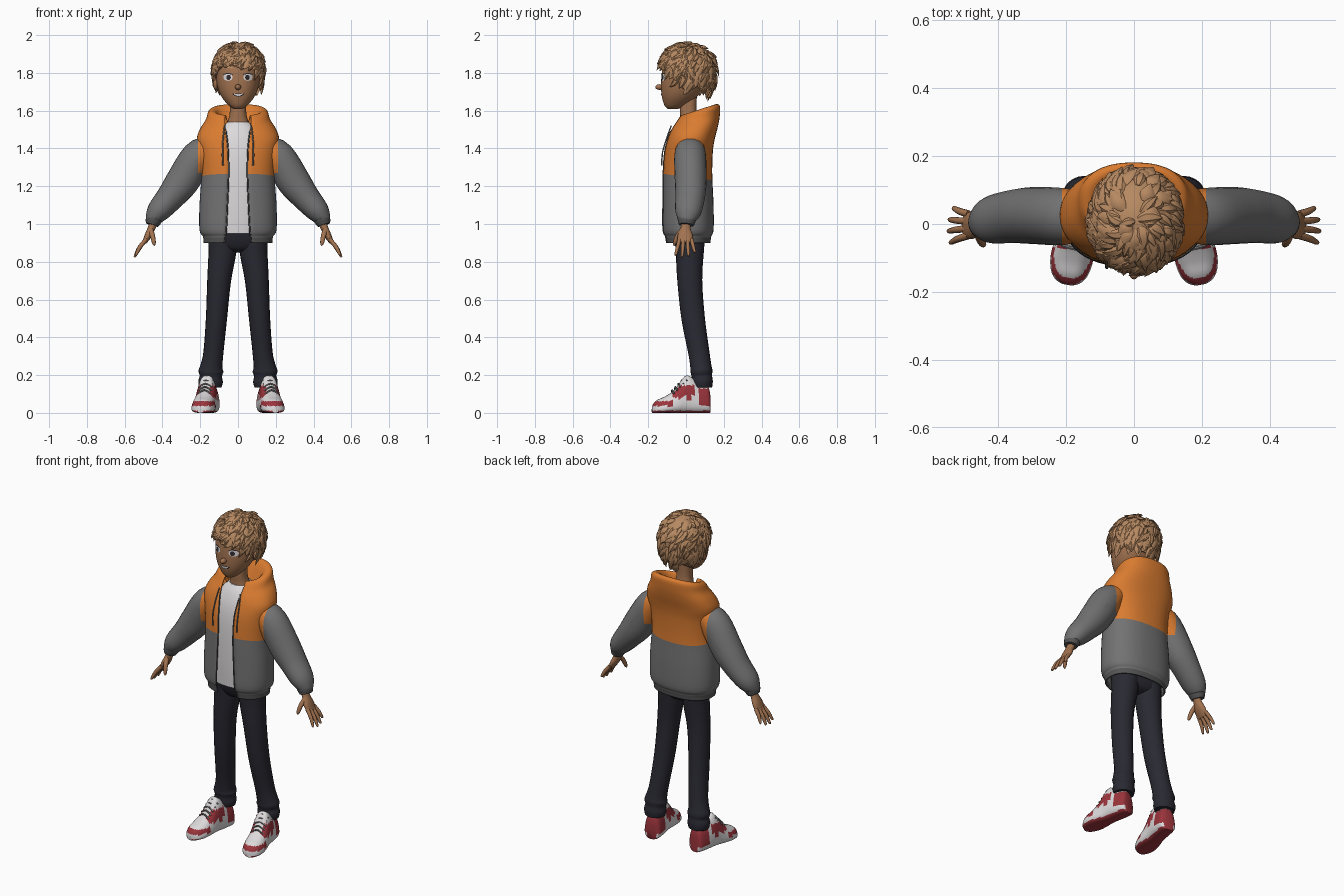
import bpy, bmesh, math, random
from math import sin, cos, pi
from mathutils import Vector, Matrix
from mathutils.bvhtree import BVHTree

cube = bpy.data.objects.get("Cube")
if cube:
    bpy.data.objects.remove(cube)
random.seed(4)


def material(name, *rgb):
    m = bpy.data.materials.new(name)
    m.use_nodes = True
    m.diffuse_color = (*rgb, 1)
    m.node_tree.nodes["Principled BSDF"].inputs["Base Color"].default_value = (*rgb, 1)
    return m


SKIN = material("skin", .36, .17, .08)
HAIR = material("hair brown", .47, .25, .12)
ORANGE = material("jacket orange", .7, .2, .03)
GREY = material("jacket grey", .17, .17, .17)
RIB = material("ribbing grey", .09, .09, .09)
DENIM = material("dark denim", .022, .022, .032)
WHITE = material("white", .72, .7, .71)
RED = material("shoe red", .33, .035, .045)
DARK = material("eye dark", .03, .022, .025)
LACE = material("lace grey", .2, .2, .2)


def smooth(rows, k):
    """Catmull-Rom resampling of rows of numbers."""
    out, last = [], len(rows) - 1
    for i in range(last):
        quad = zip(rows[max(i - 1, 0)], rows[i], rows[i + 1], rows[min(i + 2, last)])
        quad = list(quad)
        for j in range(k):
            t = j / k
            out.append([b + .5 * t * (c - a + t * (2*a - 5*b + 4*c - d + t * (3*(b - c) + d - a)))
                        for a, b, c, d in quad])
    return out + [list(rows[-1])]


def tube_rings(rows, n=16, k=4, ref=(0, 1, 0)):
    """Rings across a path; each row is x, y, z, width, depth along ref."""
    rows = smooth(rows, k)
    pts = [Vector(r[:3]) for r in rows]
    rings = []
    for i, r in enumerate(rows):
        t = (pts[min(i + 1, len(pts) - 1)] - pts[max(i - 1, 0)]).normalized()
        u = Vector(ref).cross(t).normalized()
        v = t.cross(u)
        rings.append([pts[i] + u * r[3] * cos(a) + v * r[4] * sin(a)
                      for a in (2 * pi * j / n for j in range(n))])
    return rings


def stack_rings(rows, n=32, k=4, p=.85):
    """Level rings; each row is z, half width, front y, back y, front gap, tilt."""
    rings = []
    for z, rx, yf, yb, gap, tilt in smooth([(*r, 0, 0)[:6] for r in rows], k):
        mid, ry = (yf + yb) / 2, (yb - yf) / 2
        a0 = math.asin((gap / rx) ** (1 / p)) if gap > 0 else 0
        ring = []
        for j in range(n):
            a = a0 + (2 * pi - 2 * a0) * j / (n - 1 if gap > 0 else n)
            s, c = sin(a), cos(a)
            y = mid - ry * math.copysign(abs(c) ** p, c)
            ring.append(Vector((rx * math.copysign(abs(s) ** p, s), y, z + tilt * y)))
        rings.append(ring)
    return rings


def add_rings(bm, rings, closed=True):
    vs = [[bm.verts.new(p) for p in ring] for ring in rings]
    n = len(vs[0])
    for a, b in zip(vs, vs[1:]):
        for j in range(n if closed else n - 1):
            bm.faces.new((a[j], a[(j + 1) % n], b[(j + 1) % n], b[j]))
    if closed:
        bm.faces.new(vs[0])
        bm.faces.new(vs[-1])


def finish(bm, name, mats, rule=None, cuts=(), move=None, angle=50):
    for co, no in cuts:
        bmesh.ops.bisect_plane(bm, geom=bm.verts[:] + bm.edges[:] + bm.faces[:],
                               plane_co=co, plane_no=no)
    if rule:
        for f in bm.faces:
            f.material_index = rule(f.calc_center_median())
    if move:
        bm.transform(move)
    bmesh.ops.recalc_face_normals(bm, faces=bm.faces[:])
    me = bpy.data.meshes.new(name)
    bm.to_mesh(me)
    bm.free()
    for m in mats:
        me.materials.append(m)
    me.shade_smooth()
    me.set_sharp_from_angle(angle=math.radians(angle))
    ob = bpy.data.objects.new(name, me)
    bpy.context.collection.objects.link(ob)
    return ob


def build(name, ring_sets, *mats, closed=True, **kw):
    bm = bmesh.new()
    for rings in ring_sets:
        add_rings(bm, rings, closed)
    return finish(bm, name, mats, **kw)


# Jacket body with hood folded back, open at the front
jacket_rings = stack_rings([
    (.9, .178, -.105, .125, .07), (.935, .182, -.11, .13, .066), (.97, .2, -.122, .142, .062),
    (1.1, .2, -.122, .142, .056), (1.26, .19, -.12, .135, .05), (1.38, .2, -.112, .138, .052),
    (1.45, .214, -.095, .148, .058, 0), (1.5, .196, -.08, .165, .064, .1),
    (1.54, .166, -.06, .175, .068, .2), (1.575, .15, -.035, .174, .068, .3),
    (1.57, .115, -.025, .14, .062, .3), (1.5, .08, -.02, .09, .05)], n=49)
seam = Vector((0, .13, 1))
jacket = build("jacket", [jacket_rings], GREY, ORANGE, RIB, closed=False,
               rule=lambda c: 1 if c.dot(seam) > 1.25 else 2 if c.z < .93 else 0,
               cuts=[((0, 0, 1.25), seam), ((0, 0, .93), (0, 0, 1))])
solid = jacket.modifiers.new("thickness", "SOLIDIFY")
solid.thickness, solid.offset = .008, 0

# Shirt, pelvis and neck
build("shirt", [stack_rings([(.95, .14, -.1, .1), (1.1, .15, -.106, .11), (1.3, .15, -.104, .11),
      (1.42, .14, -.09, .1), (1.5, .1, -.062, .09), (1.54, .065, -.035, .08)])], WHITE)
build("jeans_waist", [stack_rings([(1, .15, -.09, .11), (.92, .155, -.07, .1),
      (.87, .13, -.045, .085), (.85, .06, -.01, .05)])], DENIM)
build("neck", [stack_rings([(1.46, .09, -.04, .08), (1.54, .056, -.03, .065),
      (1.6, .043, -.032, .055), (1.72, .045, -.03, .06)])], SKIN)

# Head, nose and ears
head_rings = stack_rings([(1.61, .024, -.098, -.04), (1.628, .05, -.114, .0), (1.67, .085, -.127, .055),
                          (1.72, .107, -.132, .095), (1.78, .116, -.13, .12), (1.84, .115, -.121, .125),
                          (1.9, .092, -.09, .105), (1.935, .05, -.04, .06)], n=40, p=.95)
bm = bmesh.new()
add_rings(bm, head_rings)
face = BVHTree.FromBMesh(bm)
finish(bm, "head", [SKIN])


def ball(name, loc, scale, mat):
    bm = bmesh.new()
    bmesh.ops.create_uvsphere(bm, u_segments=16, v_segments=10, radius=1)
    finish(bm, name, [mat], move=Matrix.Translation(loc) @ Matrix.Diagonal((*scale, 1)))


ball("nose", (0, -.138, 1.725), (.016, .025, .015), SKIN)


def patch(name, x, z, rx, rz, mat, lift, bend=0, slope=0):
    """Thin oval laid on the face."""
    bm = bmesh.new()
    rings = []
    for r in (1, .7, .4, .05):
        ring = []
        for j in range(20):
            u, w = r * cos(pi * j / 10), r * sin(pi * j / 10)
            px, pz = x + rx * u, z + rz * w + bend * u * u + slope * u
            hit = face.ray_cast(Vector((px, -1, pz)), Vector((0, 1, 0)))[0]
            ring.append(Vector((px, (hit.y if hit else -.1) - lift, pz)))
        rings.append(ring)
    add_rings(bm, rings)
    finish(bm, name, [mat])


patch("mouth", .002, 1.682, .032, .008, DARK, .002, .008)
patch("teeth", .002, 1.683, .024, .005, WHITE, .004, .006)

# Hair cap and locks, measured by polar angle from the crown
def hairline(az):
    return 1.15 + 1.1 * ((1 + sin(az)) / 2) ** .6


def scalp(az, t, grow=1.0):
    c = cos(t) * grow
    return Vector((.004 + .131 * grow * sin(t) * cos(az), .01 + .146 * grow * sin(t) * sin(az),
                   1.82 + c * (.137 if c > 0 else .2)))


spin = [2 * pi * j / 40 for j in range(40)]
build("hair_cap", [[[scalp(a, hairline(a) * max(i, .1) / 12) for a in spin] for i in range(13)]], HAIR)
locks = []
for i in range(300):
    az = random.uniform(0, 2 * pi)
    fringe = i % 3 == 0
    t0 = hairline(az) * (random.uniform(.7, .92) if fringe else random.random() ** .6 * .8)
    length, swirl = random.uniform(.3, .52), random.uniform(-.55, .1)
    lift, w = random.uniform(.03, .14), random.uniform(.014, .024)
    rows = []
    for s, fat in ((0, .4), (.35, 1), (.7, .75), (1, .04)):
        t = min(t0 + length * s, hairline(az) + .2)
        rows.append((*scalp(az + swirl * s, t, .99 + .03 * min(s * 3, 1) + lift * s * s),
                     w * fat, .009 * fat))
    normal = (Vector(rows[1][:3]) - Vector((0, .01, 1.8))).normalized()
    locks.append(tube_rings(rows, n=6, k=2, ref=normal))
build("hair_locks", locks, HAIR, angle=35)


# Shoe colours by zone: sole, midsole, toe guard, heel, eyelets
def shoe_zone(c):
    if c.z < .012:
        return 1
    if c.z < .036:
        return 0
    if c.y < -.075:
        return int(c.z < .062)
    if c.y > .06:
        return int(c.z < .13)
    return int(abs(c.x) > .022 and .08 < c.z < .145 and c.y < .04)


def shoe_rings():
    rings = []
    for y, w, h in smooth([(.128, .03, .1), (.115, .05, .14), (.06, .057, .165), (.01, .058, .198),
                           (-.02, .059, .178), (-.06, .063, .122), (-.11, .066, .088),
                           (-.15, .056, .07), (-.172, .038, .052), (-.182, .015, .035)], 5):
        ring = []
        for j in range(40):
            c, s = cos(pi * j / 20), sin(pi * j / 20)
            z = .5 + .5 * math.copysign(abs(s) ** .6, s)
            x = w * math.copysign(abs(c) ** .6, c) * (1 - .4 * z * z)
            ring.append(Vector((x, y, z * h)))
        rings.append(ring)
    return rings


# Paired parts
for s, side in ((1, "left"), (-1, "right")):
    flip = Matrix.Diagonal((s, 1, 1, 1))

    ball(side + "_ear", (s * .119, .0, 1.745), (.014, .026, .036), SKIN)
    patch(side + "_eye", s * .053, 1.777, .025, .019, WHITE, .003)
    patch(side + "_iris", s * .05, 1.776, .012, .014, DARK, .006)
    patch(side + "_eyelid", s * .053, 1.797, .027, .003, DARK, .005, -.008)
    patch(side + "_brow", s * .055, 1.832, .03, .005, HAIR, .005, -.006, s * .002)

    build(side + "_sleeve", [tube_rings([
        (.14, .025, 1.41, .06, .07), (.21, .022, 1.36, .086, .084), (.295, .025, 1.225, .088, .084),
        (.36, .022, 1.14, .074, .078), (.42, .012, 1.07, .062, .07), (.447, .006, 1.03, .045, .052),
        (.45, .005, 1.02, .034, .04)], n=24)], GREY, ORANGE, move=flip,
        rule=lambda c: int(c.x < .212 and c.z > 1.27),
        cuts=[((.212, 0, 0), (1, 0, 0)), ((0, 0, 1.27), (0, 0, 1))])
    build(side + "_cuff", [tube_rings([(.435, .005, 1.045, .042, .048), (.447, .004, 1.02, .043, .048),
          (.455, .002, .995, .034, .04)])], RIB, move=flip)

    # Hand: palm, four fingers, thumb
    parts = [tube_rings([(.44, 0, 1.02, .024, .028), (.457, -.002, .98, .02, .026),
                         (.475, -.004, .94, .019, .04), (.497, -.004, .9, .011, .038)])]
    for i, reach in enumerate((.9, 1, .95, .75)):
        y = -.034 + .021 * i
        parts.append(tube_rings([(.487, y, .918, .011, .011),
                                 (.487 + .036 * reach, y * 1.3, .918 - .045 * reach, .011, .01),
                                 (.487 + .058 * reach, y * 1.6, .918 - .088 * reach, .007, .007),
                                 (.487 + .06 * reach, y * 1.6, .918 - .092 * reach, .002, .002)], n=10))
    parts.append(tube_rings([(.462, -.02, .97, .014, .012), (.452, -.046, .935, .013, .012),
                             (.445, -.06, .9, .01, .009), (.442, -.064, .885, .002, .002)], n=10))
    build(side + "_hand", parts, SKIN, move=flip)

    build(side + "_jeans_leg", [tube_rings([
        (.078, .02, .97, .078, .085), (.082, .02, .86, .074, .075), (.1, .02, .7, .063, .066),
        (.114, .038, .5, .056, .062), (.13, .068, .32, .053, .056), (.14, .078, .25, .058, .056),
        (.143, .082, .22, .066, .058), (.143, .084, .195, .059, .054), (.145, .086, .165, .065, .056),
        (.145, .086, .135, .058, .052)], n=20)], DENIM, move=flip)

    stance = flip @ Matrix.Translation((.165, 0, 0)) @ Matrix.Rotation(.18, 4, "Z")
    build(side + "_shoe", [shoe_rings()], WHITE, RED, rule=shoe_zone, move=stance)
    laces = []
    for i in range(5):
        y, z = -.07 + .017 * i, .117 + .017 * i
        laces.append(tube_rings([(-.036, y, z - .016, .005, .005), (0, y - .004, z + .004, .005, .005),
                                 (.036, y, z - .016, .005, .005)], n=6))
    build(side + "_laces", laces, LACE, move=stance)

    # Zip edge and drawstring
    edge = [ring[0] for ring in jacket_rings[:29]]
    build(side + "_zip", [tube_rings([(p.x, p.y - .003, p.z, .004, .004) for p in edge],
                                     n=6, k=1)], RIB, move=flip)
    build(side + "_drawstring", [tube_rings([(.07, -.078, 1.52, .004, .004), (.078, -.1, 1.46, .004, .004),
          (.082, -.124, 1.38, .004, .004), (.08, -.128, 1.31, .005, .005)], n=6)], LACE, move=flip)
